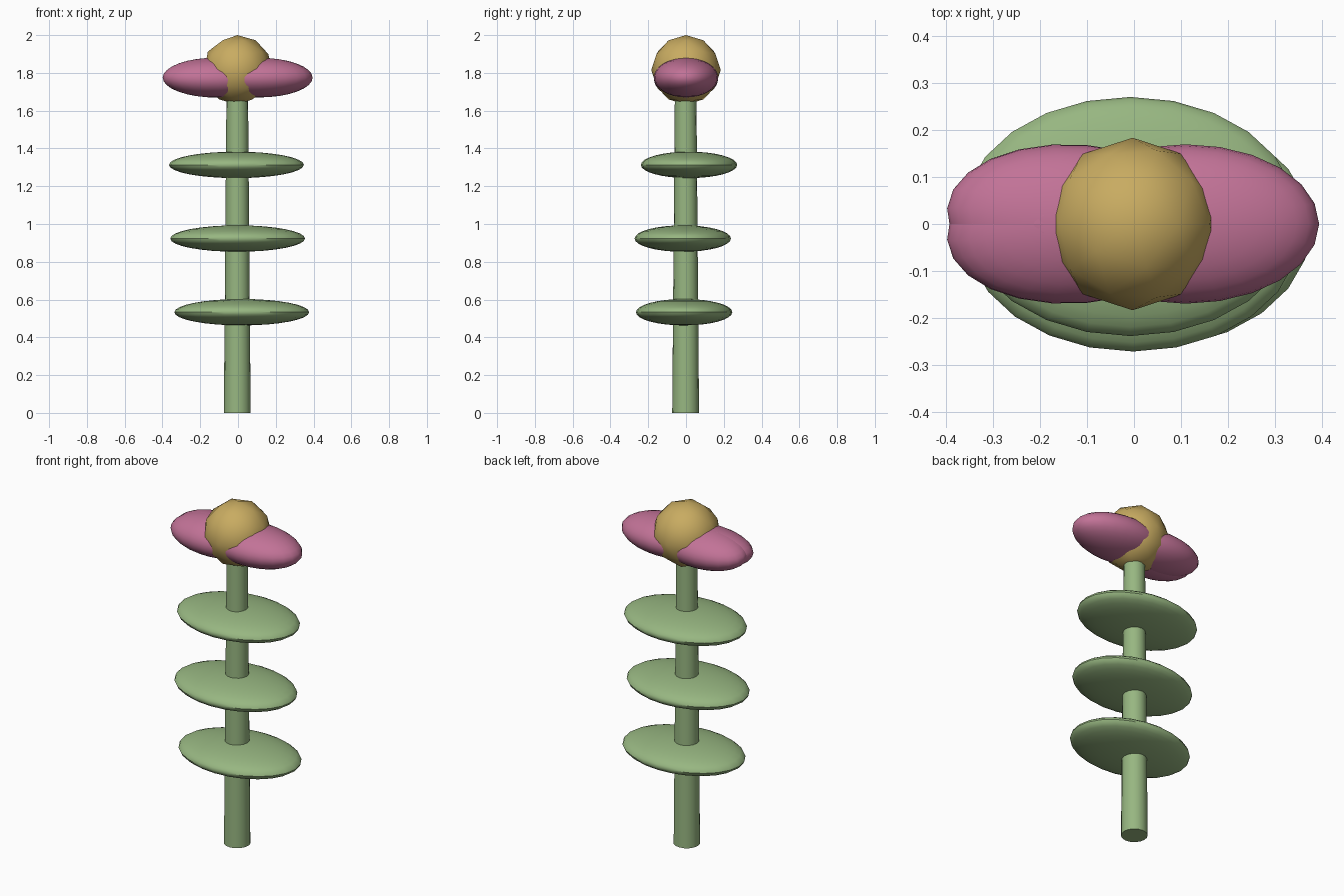
import bpy
from math import radians
from mathutils import Matrix

if "Cube" in bpy.data.objects:
    bpy.data.objects.remove(bpy.data.objects["Cube"])


def material(name, rgb):
    m = bpy.data.materials.new(name)
    m.diffuse_color = (*rgb, 1)
    m.use_nodes = True
    m.node_tree.nodes["Principled BSDF"].inputs["Base Color"].default_value = m.diffuse_color
    return m


GREEN = material("leaf green", (0.31, 0.47, 0.22))
PINK = material("petal pink", (0.54, 0.17, 0.31))
GOLD = material("centre gold", (0.58, 0.41, 0.12))


def finish(name, mat):
    ob = bpy.context.object
    ob.name = name
    ob.data.materials.append(mat)
    bpy.ops.object.shade_smooth_by_angle(angle=radians(40))
    return ob


def ellipsoid(name, size, matrix, mat):
    bpy.ops.mesh.primitive_uv_sphere_add(segments=24, ring_count=16, radius=1)
    ob = bpy.context.object
    ob.data.transform(matrix @ Matrix.Diagonal((*size, 1)))
    return finish(name, mat)


# Tapered stem
bpy.ops.mesh.primitive_cone_add(vertices=16, radius1=0.071, radius2=0.057,
                                depth=1.7, location=(-0.004, -0.002, 0.85))
finish("stem", GREEN)

# Three flattened leaves threaded on the stem
for i, loc in enumerate([(0.02, -0.01, 0.533), (-0.002, -0.017, 0.923),
                         (-0.008, 0.016, 1.313)]):
    ellipsoid(f"leaf_{i + 1}", (0.357, 0.255, 0.07), Matrix.Translation(loc), GREEN)

# Overlapping petals: two spread to the left, one to the right (yaw, offset, width)
for name, yaw, offset, width in [("petal_left_front", 4.8, -0.115, 0.16),
                                 ("petal_left_back", -4.8, -0.115, 0.16),
                                 ("petal_right", 0, 0.11, 0.17)]:
    m = (Matrix.Translation((0, 0, 1.775)) @ Matrix.Rotation(radians(yaw), 4, 'Z')
         @ Matrix.Translation((offset, 0, 0))
         @ Matrix.Rotation(radians(yaw), 4, 'X'))
    ellipsoid(name, (0.285, width, 0.105), m, PINK)

# Faceted flower centre
bpy.ops.mesh.primitive_ico_sphere_add(subdivisions=2, radius=0.184,
                                      location=(-0.003, 0, 1.816))
finish("flower_centre", GOLD)
